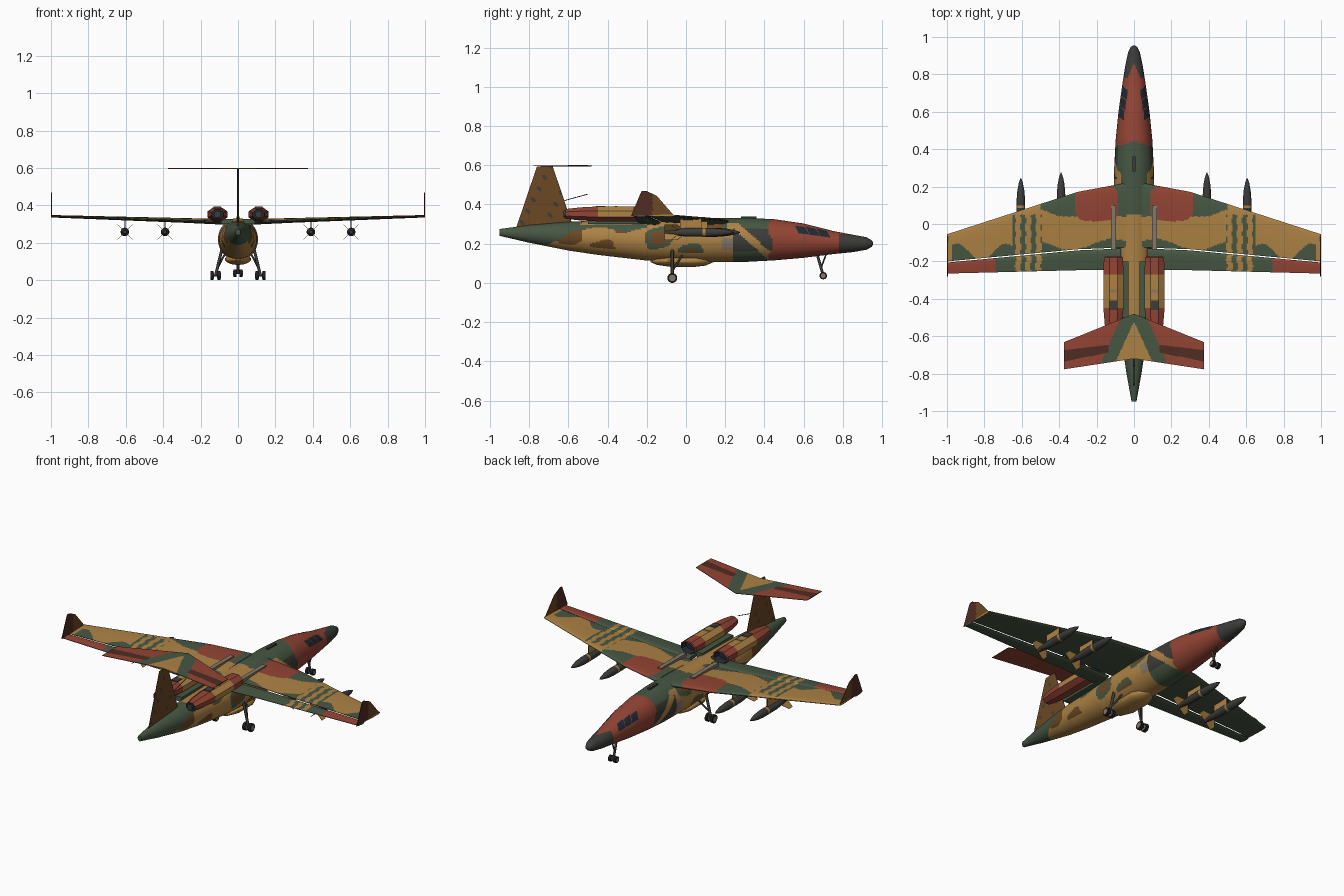
import bpy, bmesh, math
from mathutils import Vector

cube = bpy.data.objects.get("Cube")
if cube:
    bpy.data.objects.remove(cube)

PALETTE = {
    "camo_green": (.062, .095, .056), "camo_red": (.29, .058, .034),
    "camo_tan": (.42, .225, .058), "dark_red": (.08, .025, .016), "brown": (.15, .065, .017),
    "dark_grey": (.045, .045, .042), "warm_grey": (.23, .19, .14),
    "glass": (.014, .022, .032), "black": (.012, .012, .012),
}
MATS = {}
for key, rgb in PALETTE.items():
    m = bpy.data.materials.new(key)
    m.use_nodes = True
    m.diffuse_color = (*rgb, 1)
    m.node_tree.nodes["Principled BSDF"].inputs["Base Color"].default_value = (*rgb, 1)
    MATS[key] = m
GREEN, RED, TAN, DRED, BROWN, GREY, LIGHT, GLASS, BLACK = PALETTE


def finish(name, bm, rule, mirror=False):
    """Turn a bmesh into an object; rule is a colour or a function of centre and normal."""
    bmesh.ops.recalc_face_normals(bm, faces=bm.faces)
    bm.normal_update()
    slots = []
    for f in bm.faces:
        key = rule if isinstance(rule, str) else rule(f.calc_center_median(), f.normal)
        if key not in slots:
            slots.append(key)
        f.material_index = slots.index(key)
    me = bpy.data.meshes.new(name)
    bm.to_mesh(me)
    bm.free()
    for key in slots:
        me.materials.append(MATS[key])
    ob = bpy.data.objects.new(name, me)
    bpy.context.collection.objects.link(ob)
    if mirror:
        ob.modifiers.new("Mirror", 'MIRROR').use_mirror_merge = False
    return ob


def loft(name, rings, rule, mirror=False):
    bm = bmesh.new()
    vs = [[bm.verts.new(p) for p in r] for r in rings]
    n = len(vs[0])
    for a, b in zip(vs, vs[1:]):
        for i in range(n):
            bm.faces.new((a[i], a[(i + 1) % n], b[(i + 1) % n], b[i]))
    bm.faces.new(vs[0])
    bm.faces.new(vs[-1])
    return finish(name, bm, rule, mirror)


def tube(name, stations, rule, centre=(0, 0), n=16, mirror=False):
    """Body along y: stations are (y, half width, half height)."""
    ang = [2 * math.pi * (i + .5) / n for i in range(n)]
    rings = [[(centre[0] + w * math.cos(a), y, centre[1] + h * math.sin(a)) for a in ang]
             for y, w, h in stations]
    return loft(name, rings, rule, mirror)


def box(name, lo, hi, rule, mirror=True):
    rings = [[(lo[0], y, lo[2]), (hi[0], y, lo[2]), (hi[0], y, hi[2]), (lo[0], y, hi[2])]
             for y in (lo[1], hi[1])]
    return loft(name, rings, rule, mirror)


def rod(name, a, b, r, rule, mirror=False, n=12):
    a, b = Vector(a), Vector(b)
    q = (b - a).to_track_quat('Z', 'Y')
    ring = [q @ Vector((r * math.cos(t), r * math.sin(t), 0))
            for t in (2 * math.pi * i / n for i in range(n))]
    return loft(name, [[p + v for v in ring] for p in (a, b)], rule, mirror)


def interp(rows, t):
    """Linear interpolation in rows sorted on their first value."""
    for a, b in zip(rows, rows[1:]):
        if t <= b[0]:
            k = (t - a[0]) / (b[0] - a[0])
            return [u + (v - u) * k for u, v in zip(a, b)]
    return list(rows[-1])


def panel(name, rows, rule, spans=12, chord=12, upright=None, mirror=False):
    """Aerofoil: rows are (span, leading y, trailing y, centre height, half thickness)."""
    rings = []
    for i in range(spans + 1):
        s0, s1 = rows[0][0], rows[-1][0]
        s, le, te, base, th = interp(rows, s0 + (s1 - s0) * i / spans)
        ring = []
        for side in (1, -1):
            for j in range(chord + 1):
                k = j / chord if side > 0 else 1 - j / chord
                off = side * (th * 4 * (math.sqrt(k) - k) + .0015)
                y = le + (te - le) * k
                ring.append((s, y, base + off) if upright is None else (upright + off, y, s))
        rings.append(ring)
    return loft(name, rings, rule, mirror)


# Fuselage: y, half width, bottom, top
BODY = [(-.95, .013, .24, .275), (-.8, .04, .205, .295), (-.6, .07, .165, .312),
        (-.45, .085, .143, .318), (-.2, .1, .114, .322), (.1, .107, .105, .332),
        (.3, .106, .107, .332), (.45, .098, .115, .325), (.6, .083, .128, .303),
        (.75, .062, .147, .265), (.85, .046, .157, .246), (.92, .031, .169, .233),
        (.948, .016, .184, .217), (.955, .004, .197, .204)]


def skin(y, a, grow=1.0):
    _, w, lo, hi = interp(BODY, y)
    return Vector((grow * w * math.cos(a), y, (lo + hi) / 2 + grow * (hi - lo) / 2 * math.sin(a)))


def body_colour(c, n):
    _, w, lo, hi = interp(BODY, c.y)
    up = (2 * c.z - lo - hi) / (hi - lo)
    if c.y > .775 and (up < 0 or abs(c.x) > .4 * (.865 - c.y)):
        return GREY
    if c.y > .43 + .015 * math.sin(40 * c.z):
        return RED
    if c.y < -.62 + .1 * up:
        return GREEN
    if .18 < c.y < .24 and .17 < c.z < .23:
        return LIGHT
    if up > .75:
        return GREEN if c.y > .05 else TAN
    if c.y < -.2 and up > .5 + .1 * math.sin(25 * c.y):
        return GREEN
    wave = math.sin(15 * c.y + 30 * c.z) + math.sin(27 * c.y - 22 * c.z + 1)
    if c.y > .24:
        return TAN if abs(c.z - .52 + .9 * c.y) < .025 else GREY if abs(up) < .5 else GREEN
    if up < -.6:
        return TAN
    return TAN if wave > -.3 else BROWN if c.y < -.25 or wave < -1.2 else GREEN


ys = sorted({round(-.95 + .01 * i, 3) for i in range(190)} | {r[0] for r in BODY})
loft("fuselage", [[skin(y, math.tau * i / 80) for i in range(80)] for y in ys], body_colour)

# Cockpit side panes following the skin
for k in range(3):
    bm = bmesh.new()
    y0, top = .555 + k * .055, math.radians(52 + 4 * k)
    g = [[bm.verts.new(skin(y0 + .052 * i / 4 + .02 * (1 - j / 4), .4 + (top - .4) * j / 4, 1.02))
          for j in range(5)] for i in range(5)]
    for i in range(4):
        for j in range(4):
            bm.faces.new((g[i][j], g[i + 1][j], g[i + 1][j + 1], g[i][j + 1]))
    finish("cockpit_pane_%d" % (k + 1), bm, GLASS, True)
box("dorsal_aerial", (-.008, .28, .325), (.008, .36, .34), GREY, False)
tube("belly_fairing", [(-.18, .01, .006), (-.15, .045, .02), (-.08, .07, .03), (.05, .07, .03),
                       (.1, .05, .024), (.14, .01, .006)], TAN, (0, .112), 20)


# Wings
def wing_colour(c, n):
    x, y = abs(c.x), c.y
    if n.z < 0:
        return GREEN
    if ((x - .2) / .115) ** 4 + ((y - .11) / .095) ** 4 < 1:
        return RED
    if .49 < x < .65 and y < .05:
        return TAN if math.cos(math.tau * (x - .51) / .055 + .5 * math.sin(90 * y)) > -.1 else GREEN
    if x < .5 and y > .04 + .4 * max(x - .4, 0):
        return GREEN
    if x < .5 and y < -.11 + .03 * math.sin(14 * x):
        return GREEN
    if .65 < x < .97 and y < -.15 + .045 * math.sin(24 * (x - .62)):
        return GREEN
    return TAN


def flap_colour(c, n):
    if n.z > 0 and abs(c.x) > .74:
        return RED
    return wing_colour(c, n) if .49 < abs(c.x) < .65 else GREEN


panel("wing", [(.04, .22, -.125, .312, .013), (.3, .172, -.135, .321, .01),
               (1, -.055, -.2, .343, .004)], wing_colour, 140, 40, mirror=True)
panel("flap", [(.07, -.131, -.245, .307, .009), (.3, -.141, -.247, .316, .007),
               (1, -.206, -.265, .341, .004)], flap_colour, 140, 10, mirror=True)
panel("winglet", [(.342, -.06, -.28, 0, .001), (.445, -.15, -.237, 0, .001),
                  (.47, -.205, -.225, 0, .001)],
      lambda c, n: DRED if c.y < -.17 else BROWN, 30, 16, .997, True)
box("wing_root_strake", (.096, -.14, .315), (.122, .1, .336), LIGHT)


# Tail
def fin_colour(c, n):
    return GREY if math.sin(60 * c.y + 25 * c.z) * math.sin(50 * c.z + 9 * c.y) > .82 else BROWN


def stab_colour(c, n):
    x, y = abs(c.x), c.y
    if n.z < 0:
        return RED
    if x > .14 and -.69 - .2 * (x - .15) < y < -.648 - .12 * (x - .15):
        return DRED
    if x < .45 * (-.52 - y):
        return TAN
    return GREEN if x < .06 + .45 * (-.48 - y) else RED


panel("tail_fin", [(.27, -.57, -.87, 0, .004), (.595, -.68, -.76, 0, .003)],
      fin_colour, 50, 40, 0)
panel("tailplane", [(0, -.48, -.72, .597, .002), (.375, -.632, -.777, .597, .001)],
      stab_colour, 60, 50, mirror=True)
rod("fin_probe", (0, -.62, .42), (0, -.5, .453), .002, GREY)


# Engines
def engine_colour(c, n):
    inside = ((c.x - .11) / .044) ** 2 + ((c.z - .352) / .031) ** 2 < 1
    if inside and c.y > -.22 or c.y < -.61 or n.y < -.9:
        return GLASS
    if c.y > -.26 or c.y < -.45 or n.z < -.5:
        return RED
    return TAN


tube("engine_nacelle", [(-.21, .038, .026), (-.175, .049, .034), (-.18, .055, .039),
                        (-.25, .058, .041), (-.27, .058, .041), (-.45, .058, .041),
                        (-.54, .05, .036), (-.615, .034, .027)], engine_colour, (.11, .352), 8, True)
rod("engine_exhaust", (.11, -.6, .352), (.11, -.625, .352), .018, GREY, True)
box("engine_mount", (.03, -.5, .3), (.09, -.2, .328), GREEN)
box("engine_vent", (.09, -.46, .385), (.13, -.41, .393), GREY)
box("engine_hatch", (.09, -.365, .385), (.13, -.35, .393), LIGHT)

# Underwing stores
for label, x, y, top in (("inner", .39, 0, .322), ("outer", .605, -.03, .328)):
    tube(label + "_bomb", [(y + d, r, r) for d, r in
                           ((.275, .002), (.25, .011), (.21, .019), (.16, .023), (.13, .023),
                            (.115, .023), (.03, .022), (-.04, .014), (-.08, .009))],
         lambda c, n, y=y: TAN if .115 < c.y - y < .13 else GREY, (x, .258), 16, True)
    box(label + "_pylon", (x - .003, y, .275), (x + .003, y + .11, top),
        lambda c, n: TAN if abs(n.x) > .5 else GREY)
    for i in range(4):
        a = math.pi * (i / 2 + .25)
        u, v = Vector((math.cos(a), 0, math.sin(a))), Vector((-math.sin(a), 0, math.cos(a))) * .001
        rings = []
        for d, r in ((-.08, .056), (-.045, .056), (-.01, .015)):
            p = Vector((x, y + d, .258))
            rings.append([p + v, p + u * r + v, p + u * r - v, p - v])
        loft("%s_bomb_fin_%d" % (label, i + 1), rings, TAN, True)


# Landing gear
def wheel(name, x, y, z, r):
    rod(name, (x - .008, y, z), (x + .008, y, z), r, BLACK, True, 20)
    rod(name + "_hub", (x - .01, y, z), (x + .01, y, z), r * .65, LIGHT, True)


rod("main_strut", (.085, -.07, .17), (.12, -.07, .025), .008, GREY, True)
rod("main_brace", (.07, -.02, .14), (.112, -.07, .06), .005, GREY, True)
rod("main_axle", (.1, -.07, .025), (.14, -.07, .025), .005, GREY, True)
wheel("main_wheel_inner", .102, -.07, .025, .025)
wheel("main_wheel_outer", .138, -.07, .025, .025)
rod("nose_strut", (0, .665, .16), (0, .7, .037), .007, GREY)
rod("nose_brace", (0, .72, .16), (0, .69, .08), .004, GREY)
rod("nose_axle", (-.018, .7, .037), (.018, .7, .037), .004, GREY)
wheel("nose_wheel", .017, .7, .037, .019)

# Smooth shading with sharp edges kept
for ob in bpy.context.scene.objects:
    ob.select_set(ob.type == 'MESH')
    if ob.name == "fuselage":
        bpy.context.view_layer.objects.active = ob
bpy.ops.object.shade_smooth_by_angle(angle=math.radians(35))
